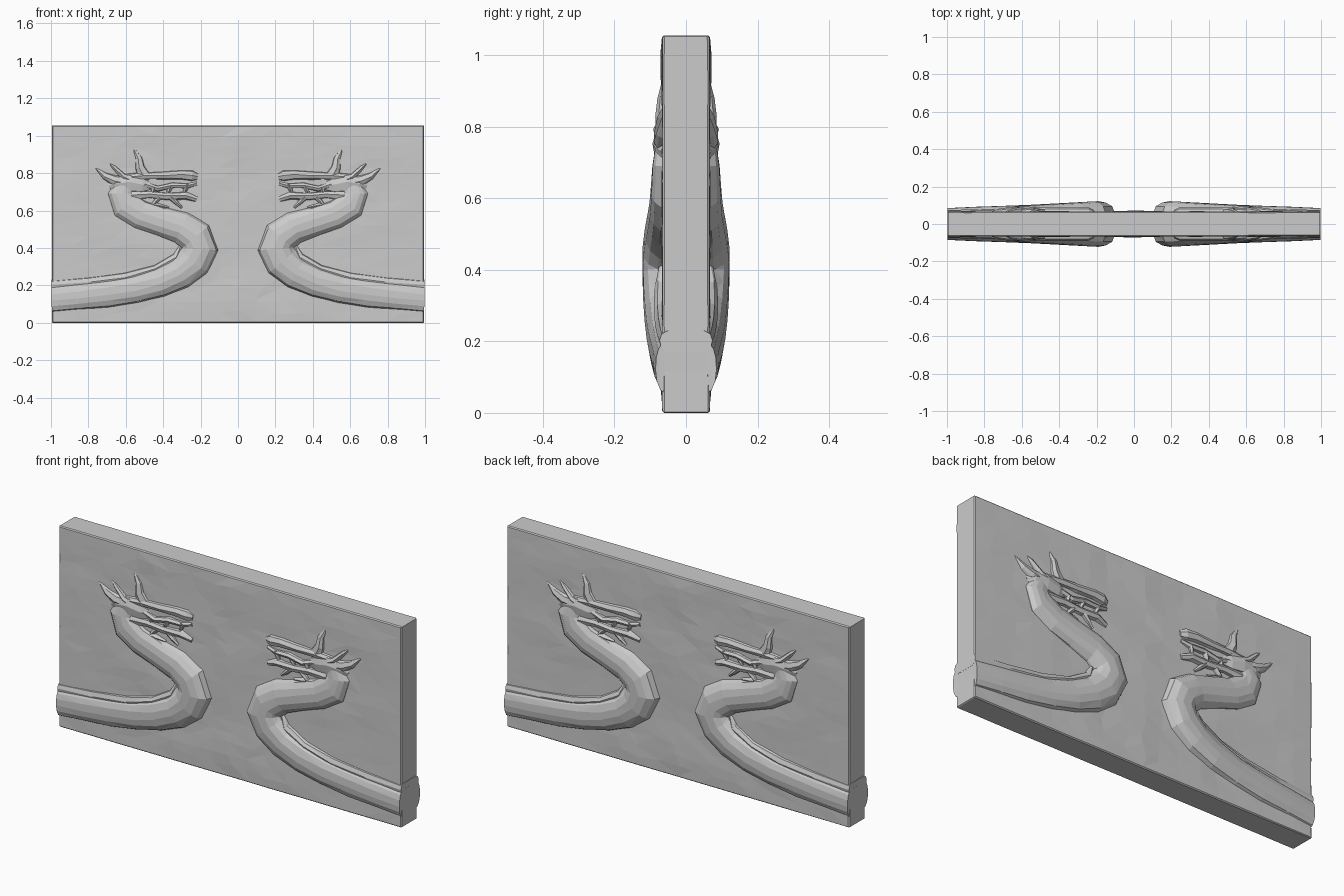
import bpy, bmesh, math, random
from mathutils import Vector, noise

if "Cube" in bpy.data.objects:
    bpy.data.objects.remove(bpy.data.objects["Cube"])

random.seed(4)
Y0 = 0.05          # depth inside the slab where reliefs start
ROUND = [(1, 0), (.95, .4), (.72, .78), (.35, .97), (-.1, 1), (-.5, .9), (-.82, .62), (-1, 0)]
RIDGE = [(1, 0), (.7, .75), (.1, 1), (-.65, .8), (-1, 0)]


def make(name, bm, mirror=False):
    bmesh.ops.recalc_face_normals(bm, faces=bm.faces[:])
    me = bpy.data.meshes.new(name)
    bm.to_mesh(me)
    bm.free()
    ob = bpy.data.objects.new(name, me)
    bpy.context.collection.objects.link(ob)
    if mirror:
        m = ob.modifiers.new("mirror", 'MIRROR')
        m.use_mirror_merge = False
    return ob


def relief(name, path, prof=RIDGE, jitter=0.003):
    """Loft along (x, z, half width, depth), raised on both faces of the slab."""
    bm = bmesh.new()
    pts = [Vector((p[0], p[1])) for p in path]
    rings = []
    for i, (x, z, w, d) in enumerate(path):
        t = (pts[min(i + 1, len(pts) - 1)] - pts[max(i - 1, 0)]).normalized()
        n = Vector((-t.y, t.x))
        end = i in (0, len(path) - 1)
        front = []
        for s, h in prof:
            j = 0 if end else random.uniform(-jitter, jitter)
            q = pts[i] + n * (s * w + j)
            front.append((max(q.x, -0.998), Y0 + (d - Y0) * h, q.y))
        co = [(a, -b, c) for a, b, c in front] + front[::-1]
        rings.append([bm.verts.new(c) for c in co])
    k = len(rings[0])
    for a, b in zip(rings, rings[1:]):
        for i in range(k):
            bm.faces.new((a[i], a[(i + 1) % k], b[(i + 1) % k], b[i]))
    bm.faces.new(rings[0])
    bm.faces.new(rings[-1][::-1])
    bmesh.ops.triangulate(bm, faces=bm.faces[:])
    return make(name, bm, True)


# Slab with a slightly uneven, hand-carved surface
bm = bmesh.new()
bmesh.ops.create_cube(bm, size=1)
for v in bm.verts:
    v.co = Vector((v.co.x * 1.99, v.co.y * 0.13, (v.co.z + .5) * 1.055))
long_edges = [e for e in bm.edges if e.calc_length() > 0.5]
bmesh.ops.subdivide_edges(bm, edges=long_edges, cuts=17, use_grid_fill=True)
for v in bm.verts:
    x, y, z = v.co
    n = noise.noise(Vector((x * 3.5, z * 5, 1.7)))
    inner = abs(x) < 0.99 and 0.01 < z < 1.05
    if inner:
        v.co.y += math.copysign(n * 0.007 - 0.003 * math.exp(-(x / .12) ** 2), y)
        v.co.x += random.uniform(-.025, .025)
        v.co.z += random.uniform(-.012, .012)
    else:
        v.co.y += math.copysign(n * 0.003, y)
bmesh.ops.triangulate(bm, faces=bm.faces[:])
slab = make("slab", bm)
bev = slab.modifiers.new("edge", 'BEVEL')
bev.width, bev.segments, bev.angle_limit = 0.005, 1, math.radians(60)

# S-shaped body from the tail at the slab end up to the neck
relief("body", [
    (-1.0, .125, .075, .085), (-.85, .14, .078, .092), (-.7, .157, .08, .097),
    (-.55, .18, .083, .103), (-.42, .215, .085, .11), (-.31, .265, .09, .116),
    (-.235, .325, .098, .12), (-.2, .395, .103, .122), (-.225, .46, .1, .121),
    (-.3, .51, .09, .115), (-.41, .545, .083, .108), (-.52, .58, .082, .102),
    (-.6, .63, .085, .098), (-.625, .69, .075, .094), (-.6, .75, .055, .085)], ROUND)

# Thin fold running above the tail
relief("tail_fold", [(-1.0, .2, .03, .074), (-.8, .215, .032, .08), (-.6, .24, .032, .086),
                     (-.44, .285, .03, .09), (-.33, .35, .025, .088), (-.305, .41, .012, .075)])

# Head: skull, upper snout, lip and jaw bars
relief("skull", [(-.69, .73, .02, .07), (-.65, .74, .05, .088), (-.58, .745, .06, .094),
                 (-.51, .735, .05, .088), (-.45, .73, .02, .07)])
relief("snout", [(-.6, .775, .025, .084), (-.5, .785, .024, .088), (-.4, .785, .026, .09),
                 (-.3, .79, .03, .092), (-.245, .785, .034, .09), (-.215, .78, .022, .075)])
relief("upper_lip", [(-.53, .75, .018, .08), (-.43, .715, .02, .088), (-.35, .735, .02, .088),
                     (-.27, .73, .018, .085), (-.22, .745, .014, .075)])
relief("lower_jaw", [(-.57, .68, .03, .088), (-.47, .685, .022, .088), (-.38, .675, .022, .088),
                     (-.28, .68, .026, .09), (-.22, .66, .018, .075)])

# Horn, ear and cheek fin
relief("horn", [(-.5, .78, .045, .085), (-.525, .83, .03, .086), (-.53, .88, .024, .08),
                (-.555, .925, .008, .068)])
relief("ear", [(-.6, .75, .04, .088), (-.66, .76, .035, .09), (-.71, .785, .024, .084),
               (-.76, .825, .006, .068)])
relief("brow_spike", [(-.56, .76, .03, .09), (-.61, .78, .02, .09), (-.66, .83, .014, .08),
                      (-.685, .85, .006, .068)])

# Teeth and beard strands: start and end points
strands = [(-.27, .74, -.29, .69), (-.36, .73, -.38, .68), (-.45, .72, -.46, .68),
           (-.56, .66, -.46, .62), (-.42, .67, -.47, .615), (-.36, .67, -.3, .615),
           (-.45, .63, -.37, .615)]
for i, (xa, za, xb, zb) in enumerate(strands):
    relief(f"tooth_or_beard_{i + 1}", [(xa, za, .017, .086),
           ((xa + xb) / 2, (za + zb) / 2, .014, .083), (xb, zb, .009, .072)], jitter=.001)
